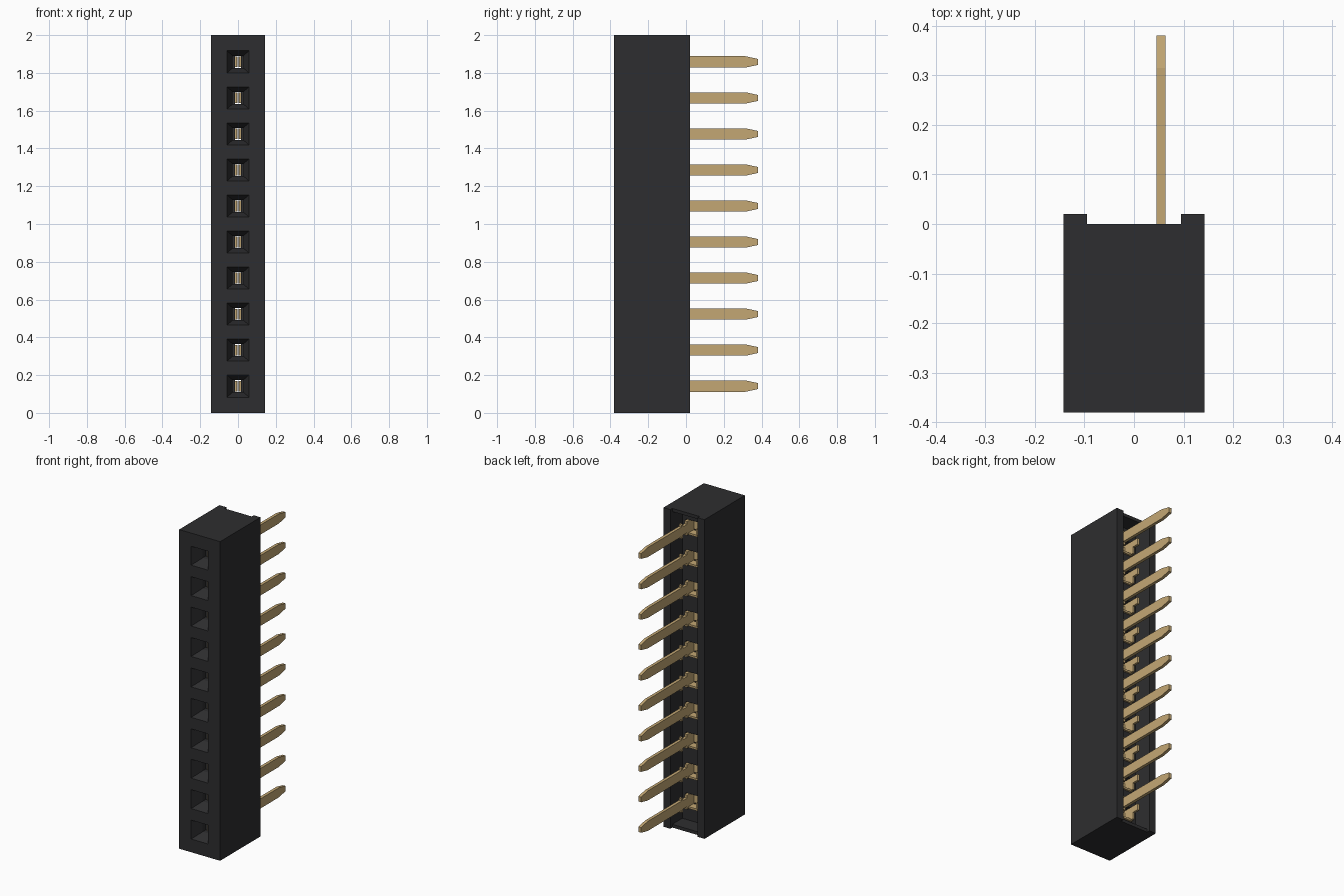
import bpy
import bmesh
from mathutils import Vector

cube = bpy.data.objects.get("Cube")
if cube:
    bpy.data.objects.remove(cube, do_unlink=True)

COUNT = 10
PITCH = 0.1907
LEVELS = [1 + (i - (COUNT - 1) / 2) * PITCH for i in range(COUNT)]


def material(name, rgb):
    m = bpy.data.materials.new(name)
    m.diffuse_color = (*rgb, 1)
    m.use_nodes = True
    bsdf = next(n for n in m.node_tree.nodes if n.type == "BSDF_PRINCIPLED")
    bsdf.inputs["Base Color"].default_value = (*rgb, 1)
    return m


black = material("black plastic", (0.027, 0.027, 0.029))
gold = material("gold metal", (0.55, 0.39, 0.175))


def loft(bm, rings):
    """Join closed rings of points and cap both ends."""
    rows = [[bm.verts.new(p) for p in ring] for ring in rings]
    n = len(rows[0])
    for a, b in zip(rows, rows[1:]):
        for i in range(n):
            j = (i + 1) % n
            bm.faces.new((a[i], a[j], b[j], b[i]))
    bm.faces.new(rows[0][::-1])
    bm.faces.new(rows[-1])


def prism_x(bm, yz, x0, x1):
    loft(bm, [[(x, y, z) for y, z in yz] for x in (x0, x1)])


def prism_z(bm, xy, z0, z1):
    loft(bm, [[(x, y, z) for x, y in xy] for z in (z0, z1)])


def make(name, bm, mat):
    bmesh.ops.recalc_face_normals(bm, faces=bm.faces)
    me = bpy.data.meshes.new(name)
    bm.to_mesh(me)
    bm.free()
    me.materials.append(mat)
    ob = bpy.data.objects.new(name, me)
    bpy.context.collection.objects.link(ob)
    return ob


# Housing block
bm = bmesh.new()
prism_z(bm, [(-0.142, -0.38), (0.142, -0.38), (0.142, 0.02), (-0.142, 0.02)], 0, 2)
housing = make("housing", bm, black)

# Cutter for the rear pocket between two side ribs, with low end walls
bm = bmesh.new()
prism_x(bm, [(0.1, -0.1), (0.1, 2.1), (0, 2.1), (0, 1.98), (-0.1, 1.98),
             (-0.1, 0.02), (0, 0.02), (0, -0.1)], -0.095, 0.095)
pocket = make("pocket_cutter", bm, black)

# Cutter for the sockets: funnel, narrow throat, then contact chamber
SOCKET = [(-0.39, 0.063, 0.063), (-0.31, 0.028, 0.032), (-0.28, 0.028, 0.032),
          (-0.279, 0.016, 0.032), (-0.17, 0.016, 0.032), (-0.169, 0.07, 0.045),
          (-0.05, 0.07, 0.045)]
bm = bmesh.new()
for z in LEVELS:
    loft(bm, [[(-w, y, z - h), (w, y, z - h), (w, y, z + h), (-w, y, z + h)]
              for y, w, h in SOCKET])
sockets = make("socket_cutter", bm, black)

for cutter in (pocket, sockets):
    mod = housing.modifiers.new("cut", "BOOLEAN")
    mod.operation = "DIFFERENCE"
    mod.solver = "EXACT"
    mod.object = cutter
    cutter.hide_render = True
bpy.context.view_layer.update()
evaluated = housing.evaluated_get(bpy.context.evaluated_depsgraph_get())
cut_mesh = bpy.data.meshes.new_from_object(evaluated)
housing.modifiers.clear()
housing.data = cut_mesh
for cutter in (pocket, sockets):
    bpy.data.objects.remove(cutter, do_unlink=True)

# Contact: tapered tail pin with a shouldered root
bm = bmesh.new()
half = [(0.38, 0.016), (0.315, 0.03), (-0.02, 0.03), (-0.02, 0.044),
        (-0.035, 0.044), (-0.035, 0.026), (-0.075, 0.026), (-0.075, 0.044), (-0.15, 0.044)]
prism_x(bm, half + [(y, -z) for y, z in reversed(half)], 0.045, 0.064)
# Opposite stub plate, notched at its rear edge
prism_x(bm, [(-0.15, -0.04), (-0.07, -0.04), (-0.07, 0.0), (-0.03, 0.0),
             (-0.03, 0.04), (-0.15, 0.04)], -0.064, -0.05)
# Bridge joining both plates
prism_z(bm, [(-0.064, -0.14), (0.064, -0.14), (0.064, -0.09), (-0.064, -0.09)], -0.044, -0.032)
# Mirrored spring blades
for s in (-1, 1):
    prism_z(bm, [(s * x, y) for x, y in [(0.002, -0.29), (0.01, -0.29), (0.01, -0.16),
                                         (0.05, -0.15), (0.05, -0.14), (0.002, -0.15)]],
            -0.028, 0.028)
contact = make("contact_pin_1", bm, gold)
contact.location.z = LEVELS[0]
for i, z in enumerate(LEVELS[1:], 2):
    ob = bpy.data.objects.new(f"contact_pin_{i}", contact.data)
    ob.location = Vector((0, 0, z))
    bpy.context.collection.objects.link(ob)
